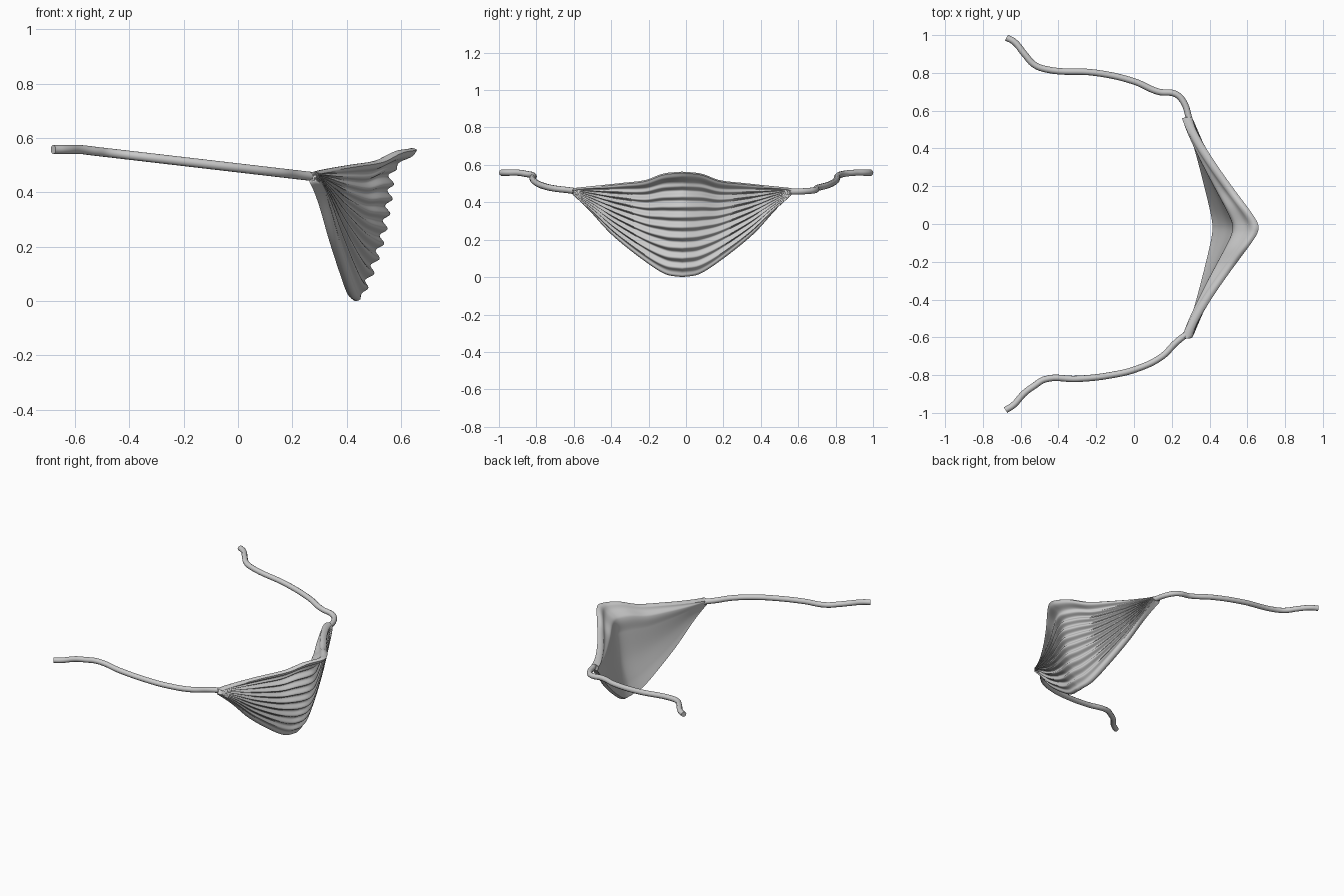
import bpy, bmesh, math
from mathutils import Vector

cube = bpy.data.objects.get("Cube")
if cube:
    bpy.data.objects.remove(cube, do_unlink=True)

grey = bpy.data.materials.new("pale grey fabric")
grey.use_nodes = True
grey.diffuse_color = (0.6, 0.6, 0.6, 1)
grey.node_tree.nodes["Principled BSDF"].inputs["Base Color"].default_value = (0.6, 0.6, 0.6, 1)


def lerp(a, b, t):
    return a + (b - a) * t


def sample(points, t):
    """Smooth interpolation through a sorted list of (position, value)."""
    n = len(points)
    for i in range(n - 1):
        (a, p), (b, q) = points[i], points[i + 1]
        if t <= b:
            p0 = points[max(i - 1, 0)]
            p3 = points[min(i + 2, n - 1)]
            s, h = (t - a) / (b - a), b - a
            m1 = (q - p0[1]) / (b - p0[0]) * h
            m2 = (p3[1] - p) / (p3[0] - a) * h
            return ((2*s**3 - 3*s**2 + 1) * p + (s**3 - 2*s**2 + s) * m1
                    + (3*s**2 - 2*s**3) * q + (s**3 - s**2) * m2)
    return points[-1][1]


# Profiles: edges against distance from the middle, nose ridge against height
TOP = [(0, .555), (.17, .545), (.34, .51), (.55, .495), (1, .468)]
BOTTOM = [(0, .005), (.15, .02), (.33, .085), (.62, .22), (.85, .355), (1, .435)]
RIDGE = [(0, .66), (.05, .635), (.12, .575), (.3, .56), (.6, .53), (.85, .485), (1, .45)]
PLEATS = 10
COLS, ROWS = 96, 100


def skin(u, v, inner):
    """Point on the mask; u runs side to side (-1..1), v top to bottom (0..1)."""
    t = abs(u)
    y = -0.02 + 0.58 * u
    z = lerp(sample(TOP, t), sample(BOTTOM, t), v)
    soft = (math.sqrt(t * t + .006) - .0775) / .9255
    fall = max(0, 1 - soft) ** lerp(1.25, .85, v)
    x = lerp(.305, sample(RIDGE, v), fall)
    if inner:
        # smooth lining, set behind the pleated face
        x -= lerp(.05, .04, v) * (1 - .15 * fall)
        z = lerp(z, .3, .015)
        return Vector((x, y, z))
    wave = math.cos(2 * math.pi * (PLEATS * v - .25)) * min(1, v * 8, (1 - v) * 12)
    normal = Vector((.85, .5 * math.copysign(min(1, t * 5), u), -.15)).normalized()
    return Vector((x, y, z)) + normal * (wave * .012 * (1 - .65 * t * t))


# Pleated mask: outer and inner skins joined around a rounded rim
bm = bmesh.new()
outer, lining = [[[bm.verts.new(skin(2 * i / COLS - 1, j / ROWS, side))
                   for j in range(ROWS + 1)] for i in range(COLS + 1)]
                 for side in (False, True)]
for i in range(COLS):
    for j in range(ROWS):
        for g in (outer, lining):
            bm.faces.new((g[i][j], g[i][j + 1], g[i + 1][j + 1], g[i + 1][j]))


def border(g):
    return ([g[i][0] for i in range(COLS)] + [g[COLS][j] for j in range(ROWS)]
            + [g[i][ROWS] for i in range(COLS, 0, -1)] + [g[0][j] for j in range(ROWS, 0, -1)])


def rim_point(a, b, k, steps):
    p = a.co.lerp(b.co, k / steps)
    bulge = .009 * math.sin(math.pi * k / steps)
    away = Vector((0, p.y * .2, p.z - .3)).normalized()
    return bm.verts.new(p + away * bulge)


STEPS = 5
loop_a, loop_b = border(outer), border(lining)
rings = [loop_a] + [[rim_point(a, b, k, STEPS) for a, b in zip(loop_a, loop_b)]
                    for k in range(1, STEPS)] + [loop_b]
n = len(loop_a)
for r, s in zip(rings, rings[1:]):
    for k in range(n):
        m = (k + 1) % n
        bm.faces.new((r[k], r[m], s[m], s[k]))
bmesh.ops.recalc_face_normals(bm, faces=bm.faces)
lowest = min(v.co.z for v in bm.verts)
for v in bm.verts:
    v.co.z -= lowest
mesh = bpy.data.meshes.new("pleated_mask")
bm.to_mesh(mesh)
bm.free()
mesh.materials.append(grey)
mask = bpy.data.objects.new("pleated_mask", mesh)
bpy.context.collection.objects.link(mask)


def smooth(obj, angle):
    bpy.ops.object.select_all(action='DESELECT')
    obj.select_set(True)
    bpy.context.view_layer.objects.active = obj
    bpy.ops.object.shade_smooth_by_angle(angle=math.radians(angle))


smooth(mask, 60)


# Ear cords: round tubes that sink slightly towards the mask
def cord(name, path):
    curve = bpy.data.curves.new(name, 'CURVE')
    curve.dimensions = '3D'
    curve.bevel_depth = .017
    curve.bevel_resolution = 3
    curve.resolution_u = 8
    curve.use_fill_caps = True
    spline = curve.splines.new('BEZIER')
    spline.bezier_points.add(len(path) - 1)
    for point, (x, y) in zip(spline.bezier_points, path):
        point.co = (x, y, lerp(.558, .458, max(0, (x + .58) / .86)))
        point.handle_left_type = point.handle_right_type = 'AUTO'
    curve.materials.append(grey)
    obj = bpy.data.objects.new(name, curve)
    bpy.context.collection.objects.link(obj)
    bpy.ops.object.select_all(action='DESELECT')
    obj.select_set(True)
    bpy.context.view_layer.objects.active = obj
    bpy.ops.object.convert(target='MESH')
    smooth(bpy.context.view_layer.objects.active, 50)


cord("left_ear_cord", [(-.675, .987), (-.635, .965), (-.58, .9), (-.53, .845), (-.47, .82),
                       (-.2, .8), (0, .755), (.13, .7), (.22, .688), (.26, .65), (.295, .55)])
cord("right_ear_cord", [(-.68, -.985), (-.64, -.96), (-.58, -.895), (-.53, -.858), (-.47, -.822),
                        (-.3, -.82), (-.12, -.8), (.02, -.765), (.15, -.7), (.22, -.63), (.275, -.585)])
